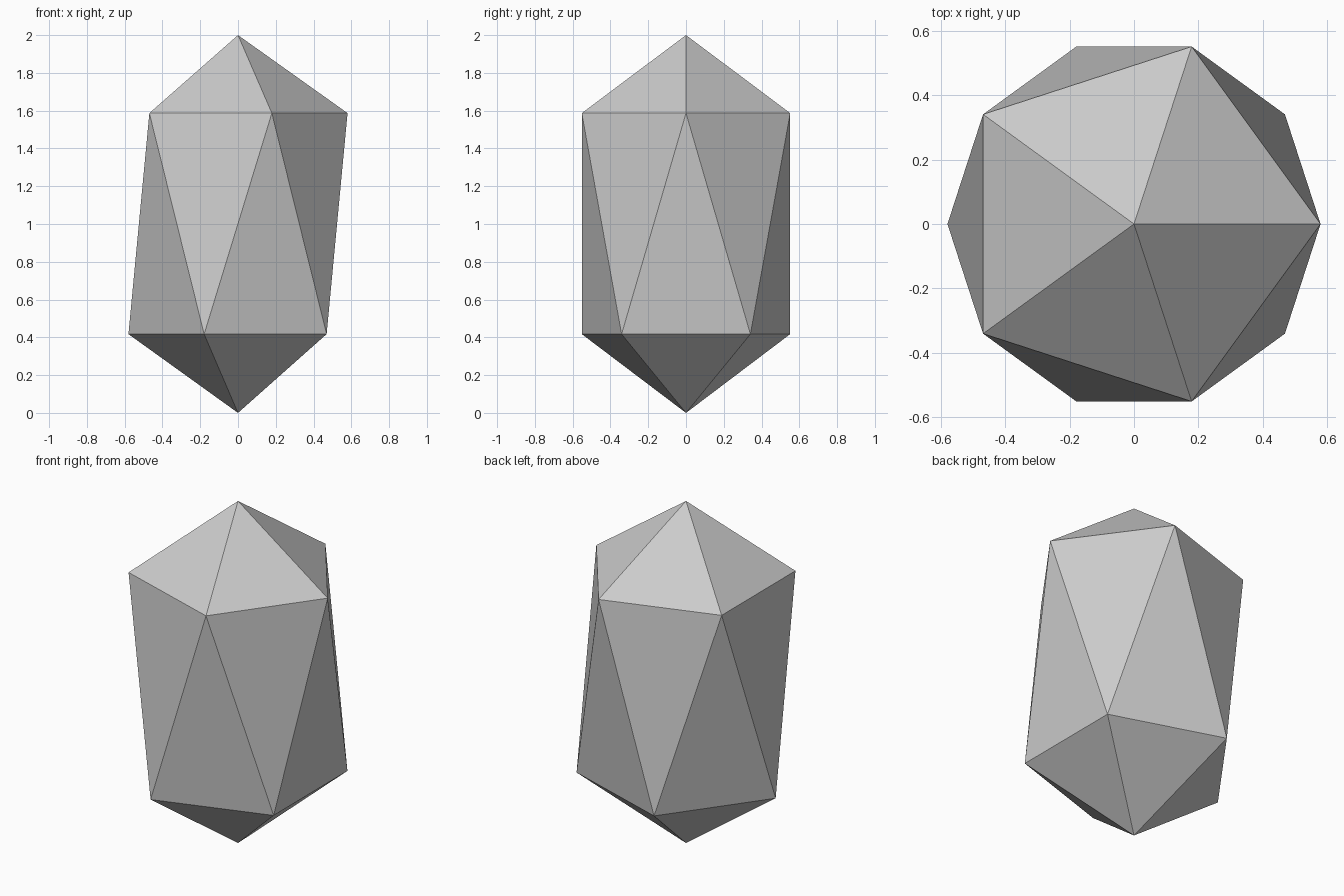
import bpy, bmesh
from math import cos, sin, tau

if "Cube" in bpy.data.objects:
    bpy.data.objects.remove(bpy.data.objects["Cube"])

SIDES, RADIUS = 5, 0.58
LOW_Z, HIGH_Z, TOP_Z = 0.417, 1.587, 2.0

bm = bmesh.new()


def ring(z, offset):
    """Five points around the z axis, turned by a fraction of one step."""
    return [bm.verts.new((RADIUS * cos(tau * (i + offset) / SIDES),
                          RADIUS * sin(tau * (i + offset) / SIDES), z))
            for i in range(SIDES)]


# Two staggered rings between pointed ends: a stretched icosahedron
base = bm.verts.new((0, 0, 0))
low = ring(LOW_Z, 0.5)
high = ring(HIGH_Z, 0)
tip = bm.verts.new((0, 0, TOP_Z))

for i in range(SIDES):
    j = (i + 1) % SIDES
    bm.faces.new((tip, high[i], high[j]))       # upper point
    bm.faces.new((high[i], low[i], high[j]))    # waist, pointing down
    bm.faces.new((low[i], low[j], high[j]))     # waist, pointing up
    bm.faces.new((base, low[j], low[i]))        # lower point

bmesh.ops.recalc_face_normals(bm, faces=bm.faces)
mesh = bpy.data.meshes.new("gem")
bm.to_mesh(mesh)
bm.free()
gem = bpy.data.objects.new("gem", mesh)
bpy.context.collection.objects.link(gem)
